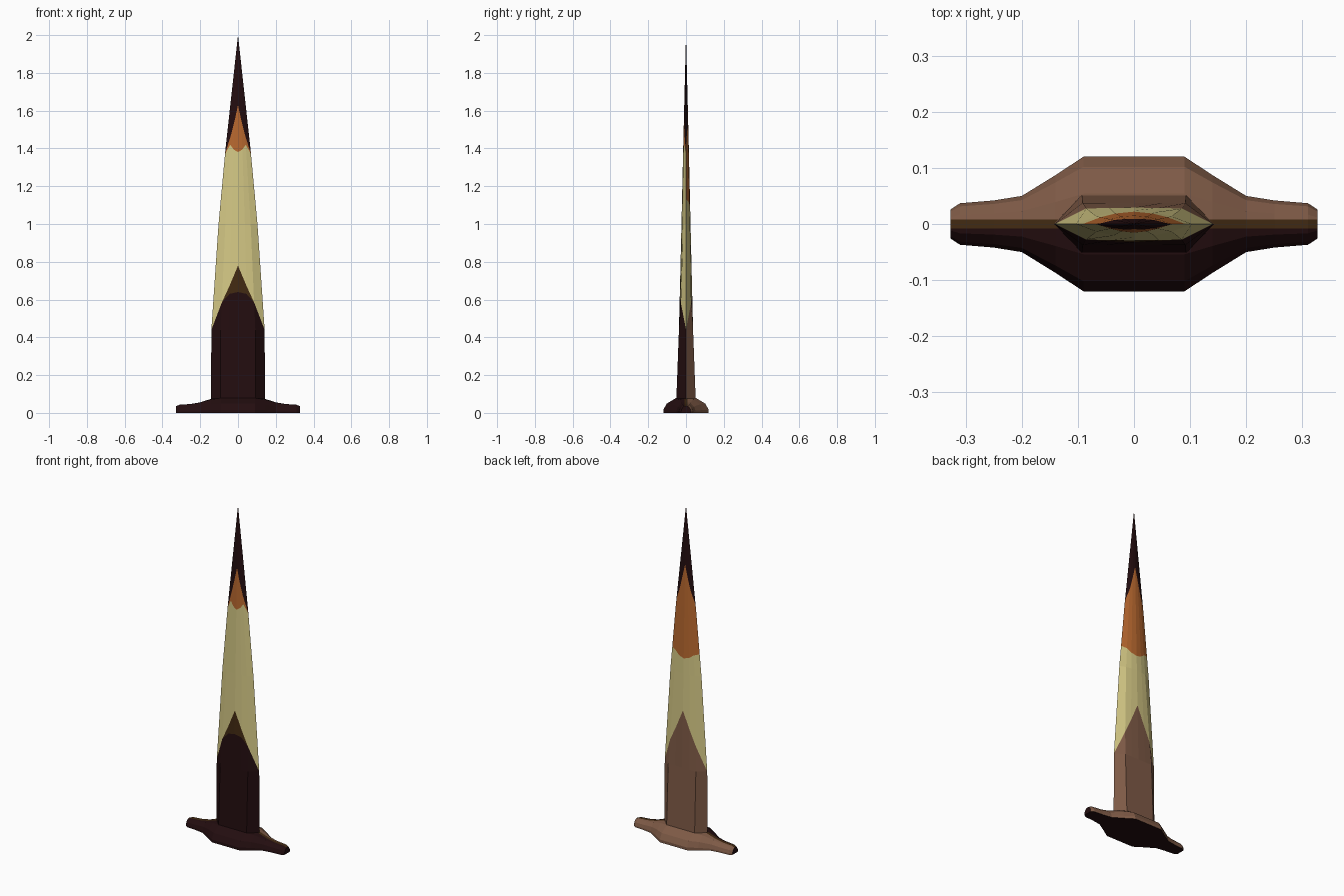
import bpy, bmesh

if "Cube" in bpy.data.objects:
    bpy.data.objects.remove(bpy.data.objects["Cube"])

def srgb(r, g, b):
    return [((c / 255 + 0.055) / 1.055) ** 2.4 if c > 10 else c / 255 / 12.92 for c in (r, g, b)] + [1]

DARK, BROWN, OLIVE, CREAM, ORANGE = range(5)
mats = []
for name, col in [("dark maroon", srgb(35, 13, 15)), ("brown", srgb(126, 90, 70)),
                  ("dark olive brown", srgb(66, 42, 18)), ("cream", srgb(212, 200, 133)),
                  ("orange", srgb(184, 104, 47))]:
    m = bpy.data.materials.new(name)
    m.diffuse_color = col
    m.use_nodes = True
    m.node_tree.nodes["Principled BSDF"].inputs["Base Color"].default_value = m.diffuse_color
    mats.append(m)

def finish(bm, name):
    me = bpy.data.meshes.new(name)
    bm.to_mesh(me)
    bm.free()
    for m in mats:
        me.materials.append(m)
    ob = bpy.data.objects.new(name, me)
    bpy.context.collection.objects.link(ob)
    return ob

def lerp(table, z):
    for (a, va), (b, vb) in zip(table, table[1:]):
        if z <= b:
            return va + (vb - va) * max(0, z - a) / (b - a)
    return table[-1][1]

# Blade: two painted sides whose rows follow the colour boundaries
WIDTH = [(0.05, 0.143), (0.44, 0.141), (1.0, 0.103), (1.4, 0.066), (1.6, 0.043), (2, 0)]
THICK = [(0.05, 0.052), (0.45, 0.037), (1.0, 0.024), (1.4, 0.015), (2, 0)]
COLS = [0, 0.35, 0.65, 1]
LOW, HIGH = [1, 1, 1, 0], [1, 0.86, 0.57, 0]      # hexagon below, lens above
V = (0.78, 0.675, 0.585, 0.44)
FRONT = [((0.05,) * 4, DARK), ((0.44,) * 4, DARK), ((0.64, 0.63, 0.585, 0.44), OLIVE), (V, CREAM),
         ((1.0,) * 4, CREAM), ((1.38, 1.395, 1.42, 1.37), ORANGE),
         ((1.63, 1.55, 1.47, 1.37), DARK), ((2.0,) * 4, DARK)]
BACK = [((0.05,) * 4, BROWN), ((0.44,) * 4, BROWN), (V, CREAM), ((1.0,) * 4, CREAM),
        ((1.09, 1.10, 1.12, 1.13), ORANGE), ((1.4, 1.4, 1.4, 1.39), ORANGE),
        ((1.65, 1.58, 1.50, 1.42), DARK), ((2.0,) * 4, DARK)]

def blade_point(col, z, side):
    i = abs(col)
    k = min(1, max(0, (z - 0.44) / 0.34))
    t = LOW[i] * (1 - k) + HIGH[i] * k
    return ((1 if col > 0 else -1) * COLS[i] * lerp(WIDTH, z), side * t * lerp(THICK, z), z)

bm = bmesh.new()
for side, rows in ((-1, FRONT), (1, BACK)):
    for (z0, mat), (z1, _) in zip(rows, rows[1:]):
        for c in range(-3, 3):
            d, a, b = c + 1, abs(c), abs(c + 1)
            quad = [blade_point(c, z0[a], side), blade_point(d, z0[b], side),
                    blade_point(d, z1[b], side), blade_point(c, z1[a], side)]
            pts = list(dict.fromkeys(tuple(round(v, 5) + 0.0 for v in p) for p in quad))
            if len(pts) < 3:
                continue
            f = bm.faces.new([bm.verts.new(p) for p in (pts if side < 0 else pts[::-1])])
            f.material_index = mat
bmesh.ops.remove_doubles(bm, verts=bm.verts, dist=1e-5)
finish(bm, "blade")

# Guard: sections lofted along x (position, half depth, height), mirrored
HALF = [(0.09, 0.12, 0.082), (0.14, 0.087, 0.075), (0.20, 0.050, 0.056),
        (0.25, 0.042, 0.047), (0.31, 0.037, 0.043), (0.327, 0.026, 0.036)]
stations = [(-x, d, h) for x, d, h in reversed(HALF)] + HALF

def guard_section(d, h):
    r = 0.008
    half = [(d, 0), (d, 0.2 * h), (0.85 * d, 0.6 * h), (0.45 * d, 0.95 * h), (r, h)]
    return [(0, 0)] + half + [(-y, z) for y, z in reversed(half)]

bm = bmesh.new()
rings = [[bm.verts.new((x, y, z)) for y, z in guard_section(d, h)] for x, d, h in stations]
n = len(rings[0])
SEGMENT = [DARK] + [BROWN] * 4 + [OLIVE] + [DARK] * 5
for r0, r1 in zip(rings, rings[1:]):
    for j in range(n):
        f = bm.faces.new((r0[j], r0[(j + 1) % n], r1[(j + 1) % n], r1[j]))
        f.material_index = SEGMENT[j]
for ring in (rings[0], rings[-1]):
    bm.faces.new(ring).material_index = DARK
bmesh.ops.recalc_face_normals(bm, faces=bm.faces)
finish(bm, "guard")
